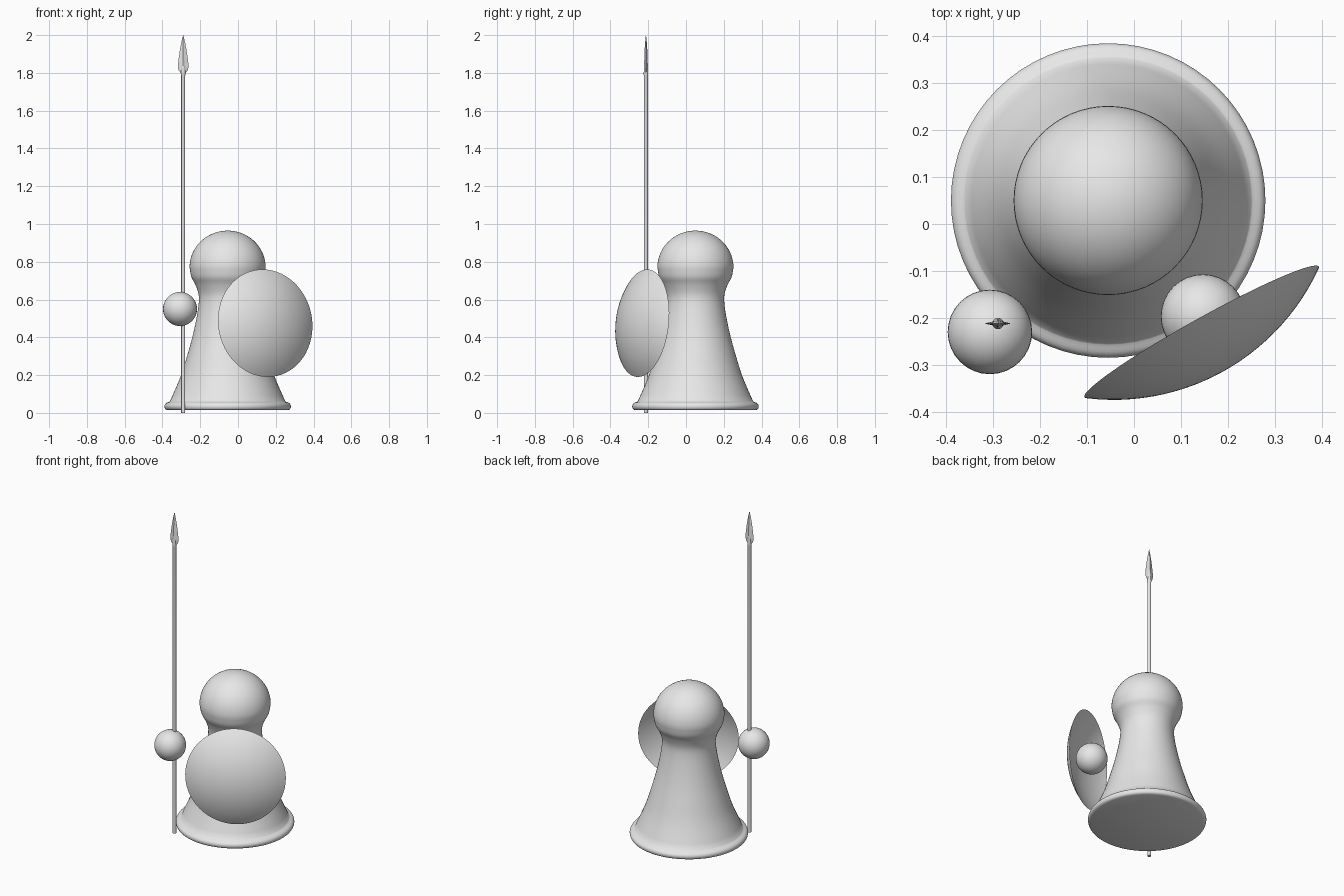
import bpy, bmesh, math
from mathutils import Vector

if "Cube" in bpy.data.objects:
    bpy.data.objects.remove(bpy.data.objects["Cube"])

grey = bpy.data.materials.new("light grey")
grey.diffuse_color = (0.8, 0.8, 0.8, 1)
grey.use_nodes = True
grey.node_tree.nodes["Principled BSDF"].inputs["Base Color"].default_value = grey.diffuse_color


def finish(bm, name, loc=(0, 0, 0), angle=40):
    bmesh.ops.remove_doubles(bm, verts=bm.verts, dist=1e-5)
    bmesh.ops.recalc_face_normals(bm, faces=bm.faces)
    me = bpy.data.meshes.new(name)
    bm.to_mesh(me)
    bm.free()
    ob = bpy.data.objects.new(name, me)
    ob.location = loc
    bpy.context.collection.objects.link(ob)
    me.materials.append(grey)
    bpy.ops.object.select_all(action='DESELECT')
    ob.select_set(True)
    bpy.context.view_layer.objects.active = ob
    bpy.ops.object.shade_smooth_by_angle(angle=math.radians(angle))
    return ob


def lathe(profile, name, loc, steps=64, angle=40):
    """Spin a list of (radius, z) around the z axis."""
    bm = bmesh.new()
    vs = [bm.verts.new((r, 0, z)) for r, z in profile]
    es = [bm.edges.new(p) for p in zip(vs, vs[1:])]
    bmesh.ops.spin(bm, geom=vs + es, cent=(0, 0, 0), axis=(0, 0, 1),
                   angle=2 * math.pi, steps=steps, use_duplicate=False)
    return finish(bm, name, loc, angle)


def smooth(pts, n=4):
    """Catmull-Rom subdivision of a profile."""
    P = [Vector(p) for p in pts]
    P = [2 * P[0] - P[1]] + P + [2 * P[-1] - P[-2]]
    out = []
    for a, b, c, d in zip(P, P[1:], P[2:], P[3:]):
        for i in range(n):
            t = i / n
            out.append(0.5 * (2 * b + (c - a) * t + (2 * a - 5 * b + 4 * c - d) * t * t
                              + (3 * b - a - 3 * c + d) * t ** 3))
    return [tuple(p) for p in out] + [tuple(P[-2])]


# Body: rounded base rim, flared robe, neck and round head
rim = smooth([(0.318, 0.014), (0.33, 0.02), (0.335, 0.035), (0.328, 0.05), (0.308, 0.06)], 3)
robe = smooth([(0.305, 0.062), (0.25, 0.19), (0.215, 0.3), (0.187, 0.4), (0.165, 0.5),
               (0.153, 0.58), (0.154, 0.63), (0.171, 0.68), (0.192, 0.72), (0.2015, 0.77)])
head = [(0.2015 * math.cos(a), 0.77 + 0.195 * math.sin(a))
        for a in (math.radians(6 * i) for i in range(1, 15))]
lathe([(0, 0.014)] + rim + robe + head + [(0, 0.965)], "body", (-0.055, 0.05, 0))

# Hands
for name, loc in (("spear_hand", (-0.307, -0.23, 0.55)), ("shield_hand", (0.147, -0.197, 0.467))):
    bm = bmesh.new()
    bmesh.ops.create_uvsphere(bm, u_segments=32, v_segments=20, radius=0.09)
    finish(bm, name, loc)

# Shield: thin domed bowl, tilted outward and slightly up
R, depth, wall = 0.286, 0.094, 0.008


def dome(d):
    s = (R * R + d * d) / (2 * d)
    return [(R * i / 14, math.sqrt(s * s - (R * i / 14) ** 2) - (s - d)) for i in range(15)]


shield = lathe(dome(depth) + dome(depth - wall)[::-1], "shield", (0.144, -0.23, 0.475))
shield.rotation_mode = 'QUATERNION'
shield.rotation_quaternion = Vector((0.486, -0.872, 0.1)).to_track_quat('Z', 'Y')

# Spear shaft with a tapering socket
spear = (-0.29, -0.212, 0)
lathe([(0, 0), (0.0105, 0), (0.0105, 1.785), (0.012, 1.79), (0.012, 1.8), (0.004, 1.94), (0, 1.95)],
      "spear_shaft", spear, 20)

# Spear blade: leaf shape with a raised centre ridge
bm = bmesh.new()
rings = []
for w, t, z in ((0.008, 0.006, 1.795), (0.024, 0.009, 1.812), (0.0285, 0.01, 1.835),
                (0.025, 0.009, 1.87), (0.017, 0.007, 1.925), (0.009, 0.004, 1.966), (0.0005, 0.0005, 2.0)):
    sec = [(w, 0), (w * 0.4, t * 0.4), (0, t), (-w * 0.4, t * 0.4),
           (-w, 0), (-w * 0.4, -t * 0.4), (0, -t), (w * 0.4, -t * 0.4)]
    rings.append([bm.verts.new((x, y, z)) for x, y in sec])
for a, b in zip(rings, rings[1:]):
    for i in range(8):
        j = (i + 1) % 8
        bm.faces.new((a[i], a[j], b[j], b[i]))
bm.faces.new(rings[0])
bm.faces.new(rings[-1])
finish(bm, "spear_blade", spear, 30)
